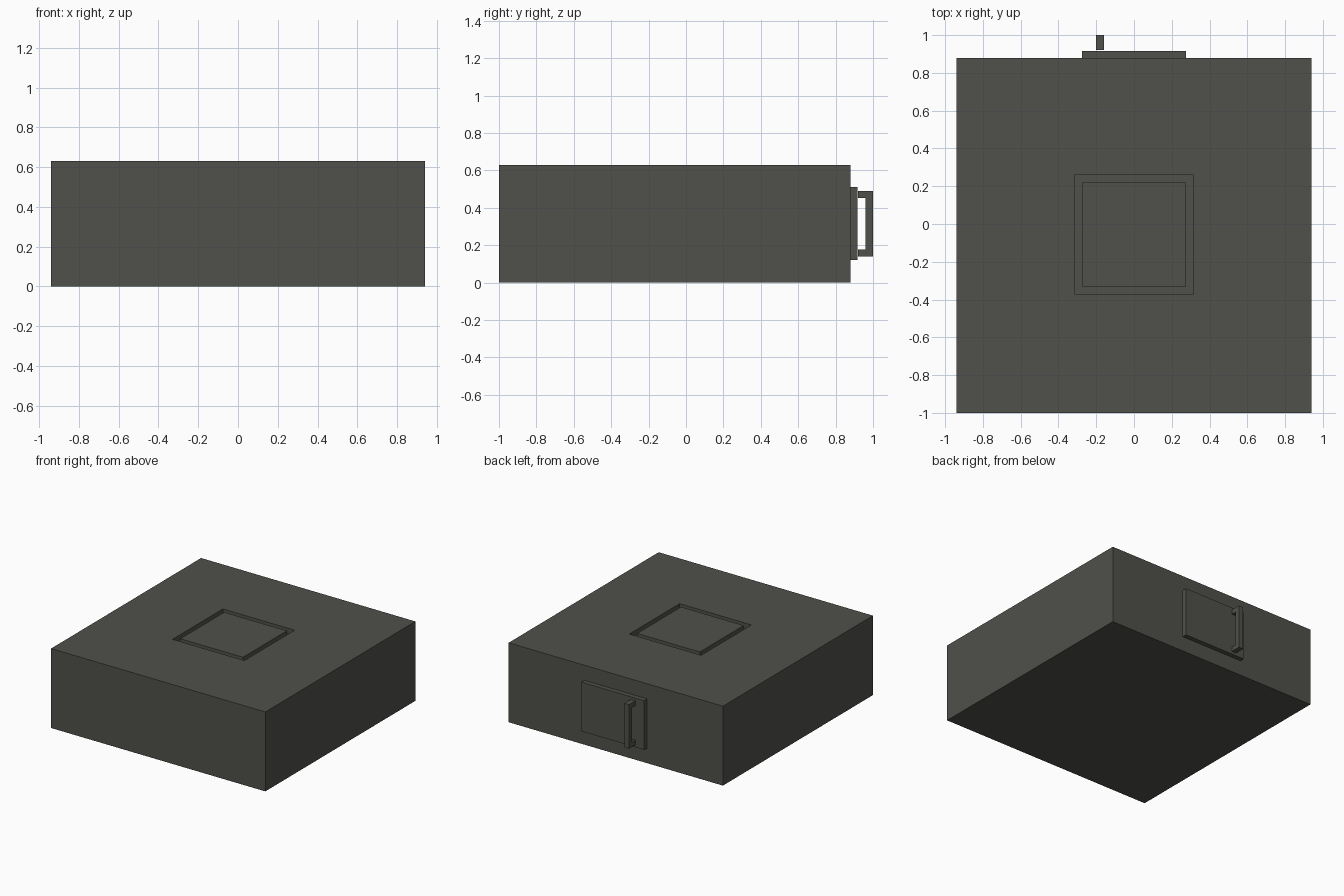
import bpy, bmesh

if "Cube" in bpy.data.objects:
    bpy.data.objects.remove(bpy.data.objects["Cube"])

mat = bpy.data.materials.new("dark grey")
mat.diffuse_color = (0.08, 0.08, 0.07, 1)
mat.use_nodes = True
mat.node_tree.nodes["Principled BSDF"].inputs["Base Color"].default_value = mat.diffuse_color


def add_object(name, bm):
    bmesh.ops.recalc_face_normals(bm, faces=bm.faces)
    mesh = bpy.data.meshes.new(name)
    bm.to_mesh(mesh)
    bm.free()
    mesh.materials.append(mat)
    obj = bpy.data.objects.new(name, mesh)
    bpy.context.collection.objects.link(obj)
    return obj


def extrude_profile(name, points, move):
    """Solid made by sweeping a flat outline along a straight line."""
    bm = bmesh.new()
    face = bm.faces.new([bm.verts.new(p) for p in points])
    ext = bmesh.ops.extrude_face_region(bm, geom=[face], use_keep_orig=True)
    verts = [v for v in ext["geom"] if isinstance(v, bmesh.types.BMVert)]
    bmesh.ops.translate(bm, verts=verts, vec=move)
    return add_object(name, bm)


# Body: block with a square groove sunk around a flush hatch in the top
TOP, DEPTH, CY = 0.63, 0.04, -0.055


def ring(bm, half, cy, z):
    return [bm.verts.new((sx * half, cy + sy * half, z))
            for sx, sy in ((-1, -1), (1, -1), (1, 1), (-1, 1))]


bm = bmesh.new()
rings = [ring(bm, *r) for r in (
    (0.94, -0.06, 0), (0.94, -0.06, TOP),               # outer walls
    (0.315, CY, TOP), (0.315, CY, TOP - DEPTH),         # groove outside
    (0.275, CY, TOP - DEPTH), (0.275, CY, TOP))]        # hatch edge
for a, b in zip(rings, rings[1:]):
    for i in range(4):
        j = (i + 1) % 4
        bm.faces.new((a[i], a[j], b[j], b[i]))
bm.faces.new(rings[0][::-1])
bm.faces.new(rings[-1])
add_object("body", bm)

# Door plate on the back
extrude_profile("back_door",
                [(-0.275, 0.88, 0.12), (-0.275, 0.917, 0.12),
                 (-0.275, 0.917, 0.51), (-0.275, 0.88, 0.51)], (0.55, 0, 0))

# Bracket handle standing off the door
outline = [(0.92, 0.14), (1.0, 0.14), (1.0, 0.49), (0.92, 0.49),
           (0.92, 0.453), (0.96, 0.453), (0.96, 0.177), (0.92, 0.177)]
extrude_profile("door_handle", [(-0.2, y, z) for y, z in outline], (0.04, 0, 0))
